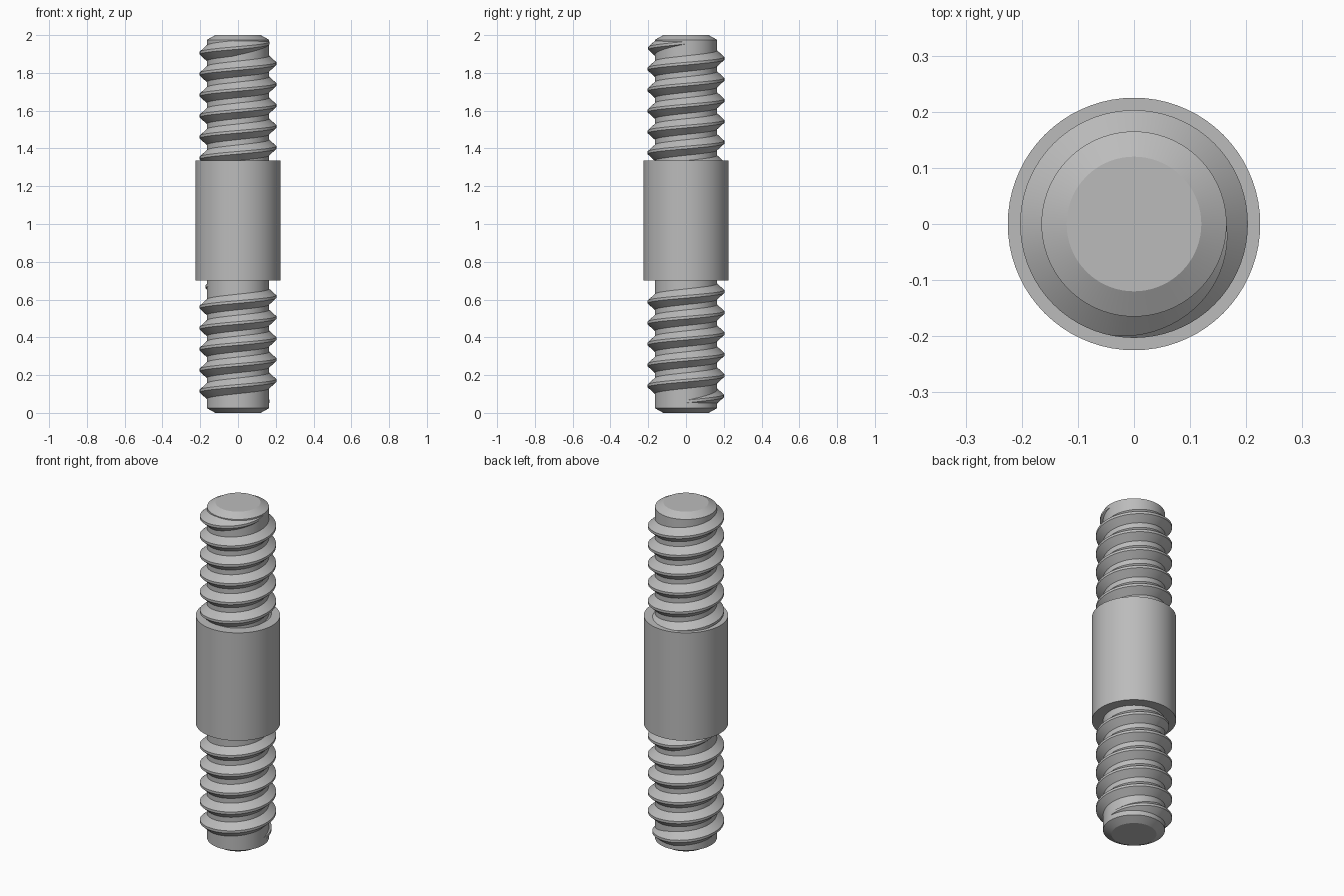
import bpy, bmesh, math

cube = bpy.data.objects.get("Cube")
if cube:
    bpy.data.objects.remove(cube)

CORE, CREST, COLLAR = 0.165, 0.203, 0.225
PITCH = 0.111
SEG = 72

steel = bpy.data.materials.new("plain steel grey")
steel.use_nodes = True
steel.diffuse_color = (0.5, 0.5, 0.5, 1)
steel.node_tree.nodes["Principled BSDF"].inputs["Base Color"].default_value = (0.5, 0.5, 0.5, 1)


def finish(name, bm):
    bmesh.ops.recalc_face_normals(bm, faces=bm.faces)
    mesh = bpy.data.meshes.new(name)
    bm.to_mesh(mesh)
    bm.free()
    obj = bpy.data.objects.new(name, mesh)
    bpy.context.collection.objects.link(obj)
    mesh.materials.append(steel)
    bpy.ops.object.select_all(action="DESELECT")
    obj.select_set(True)
    bpy.context.view_layer.objects.active = obj
    bpy.ops.object.shade_smooth_by_angle(angle=math.radians(25))
    return obj


def turned(name, profile):
    """Closed turned part from (radius, height) pairs."""
    bm = bmesh.new()
    rings = [[bm.verts.new((r * math.cos(math.tau * i / SEG), r * math.sin(math.tau * i / SEG), z))
              for i in range(SEG)] for r, z in profile]
    for a, b in zip(rings, rings[1:]):
        for i in range(SEG):
            j = (i + 1) % SEG
            bm.faces.new((a[i], a[j], b[j], b[i]))
    bm.faces.new(rings[0])
    bm.faces.new(rings[-1])
    return finish(name, bm)


def thread(name, z0, start, end, fade_start, fade_end):
    """Right-handed ridge; start and end in turns, z0 is its height at turn 0."""
    bm = bmesh.new()
    steps = round((end - start) * SEG)
    rings = []
    for k in range(steps + 1):
        t = start + (end - start) * k / steps
        grow = min(1, (t - start) / fade_start if fade_start else 1,
                   (end - t) / fade_end if fade_end else 1)
        top = CORE + (CREST - CORE) * grow
        half = 0.008 + 0.037 * grow
        c, s, z = math.cos(math.tau * t), math.sin(math.tau * t), z0 + PITCH * t
        section = [(CORE - 0.004, -half), (top, -0.007), (top, 0.007), (CORE - 0.004, half)]
        rings.append([bm.verts.new((r * c, r * s, z + dz)) for r, dz in section])
    for a, b in zip(rings, rings[1:]):
        for i in range(4):
            j = (i + 1) % 4
            bm.faces.new((a[i], a[j], b[j], b[i]))
    bm.faces.new(rings[0])
    bm.faces.new(rings[-1])
    return finish(name, bm)


# Chamfered rod through the whole stud
turned("rod_core", [(0.12, 0), (CORE, 0.025), (CORE, 1.975), (0.12, 2)])

# Plain collar in the middle
turned("middle_collar", [(COLLAR, 0.70), (COLLAR, 1.335)])

# Threads on both ends
thread("upper_thread", 1.96, -6, 0, 0, 0.28)
thread("lower_thread", 0.06, 0, 5.55, 0.28, 0.28)
